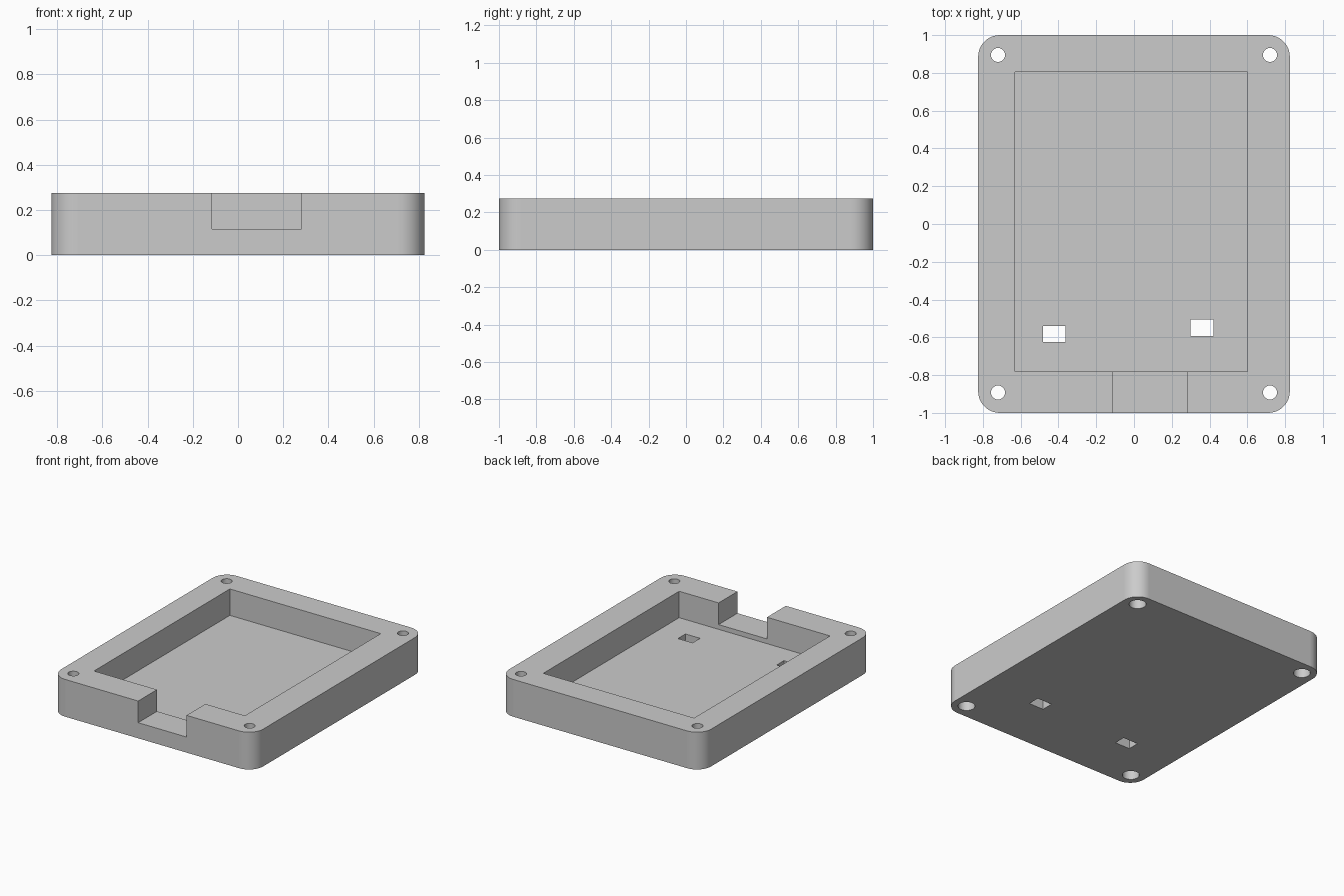
import bpy, bmesh, math
from mathutils import Matrix

cube = bpy.data.objects.get("Cube")
if cube:
    bpy.data.objects.remove(cube, do_unlink=True)

HALF_X, HALF_Y, HEIGHT, FLOOR = 0.825, 1.0, 0.275, 0.08
RADIUS, STEPS = 0.115, 12

grey = bpy.data.materials.new("plain_grey")
grey.use_nodes = True
grey.diffuse_color = (0.6, 0.6, 0.6, 1)
grey.node_tree.nodes["Principled BSDF"].inputs["Base Color"].default_value = grey.diffuse_color


def finish(name, bm):
    bmesh.ops.recalc_face_normals(bm, faces=bm.faces)
    mesh = bpy.data.meshes.new(name)
    bm.to_mesh(mesh)
    bm.free()
    mesh.materials.append(grey)
    obj = bpy.data.objects.new(name, mesh)
    bpy.context.collection.objects.link(obj)
    return obj


def box_cutter(name, x, y, z):
    bm = bmesh.new()
    bmesh.ops.create_cube(bm, size=1)
    for v in bm.verts:
        for i, (lo, hi) in enumerate((x, y, z)):
            v.co[i] = hi if v.co[i] > 0 else lo
    return finish(name, bm)


def round_cutter(name, x, y, radius, z0, z1):
    bm = bmesh.new()
    bmesh.ops.create_cone(bm, cap_ends=True, segments=48, radius1=radius, radius2=radius,
                          depth=z1 - z0, matrix=Matrix.Translation((x, y, (z0 + z1) / 2)))
    return finish(name, bm)


# Rounded rectangular block
bm = bmesh.new()
outline = []
for quarter, (sx, sy) in enumerate(((1, 1), (-1, 1), (-1, -1), (1, -1))):
    for i in range(STEPS + 1):
        a = math.pi / 2 * (quarter + i / STEPS)
        outline.append(bm.verts.new((sx * (HALF_X - RADIUS) + RADIUS * math.cos(a),
                                     sy * (HALF_Y - RADIUS) + RADIUS * math.sin(a), 0)))
base = bm.faces.new(outline)
top = bmesh.ops.extrude_face_region(bm, geom=[base], use_keep_orig=True)
bmesh.ops.translate(bm, vec=(0, 0, HEIGHT),
                    verts=[g for g in top["geom"] if isinstance(g, bmesh.types.BMVert)])
tray = finish("case_tray", bm)

# Pocket, front cable notch and two floor slots
cutters = [
    box_cutter("pocket_cutter", (-0.63, 0.602), (-0.78, 0.805), (FLOOR, 0.4)),
    box_cutter("notch_cutter", (-0.115, 0.28), (-1.1, -0.7), (0.115, 0.4)),
    box_cutter("left_slot_cutter", (0.30, 0.42), (-0.593, -0.505), (-0.1, 0.2)),
    box_cutter("right_slot_cutter", (-0.483, -0.362), (-0.625, -0.54), (-0.1, 0.2)),
]

# Corner screw holes, widened from below for the screw heads
for sx in (-1, 1):
    for y in (-0.892, 0.895):
        cutters.append(round_cutter("screw_hole_cutter", sx * 0.72, y, 0.037, -0.1, 0.4))
        cutters.append(round_cutter("screw_head_cutter", sx * 0.72, y, 0.057, -0.1, 0.1))

bpy.context.view_layer.objects.active = tray
for cutter in cutters:
    mod = tray.modifiers.new(cutter.name, "BOOLEAN")
    mod.operation = "DIFFERENCE"
    mod.solver = "EXACT"
    mod.object = cutter
    bpy.ops.object.modifier_apply(modifier=mod.name)
    bpy.data.objects.remove(cutter, do_unlink=True)

# Smooth only the curved walls
for face in tray.data.polygons:
    face.use_smooth = max(abs(c) for c in face.normal) < 0.9999
